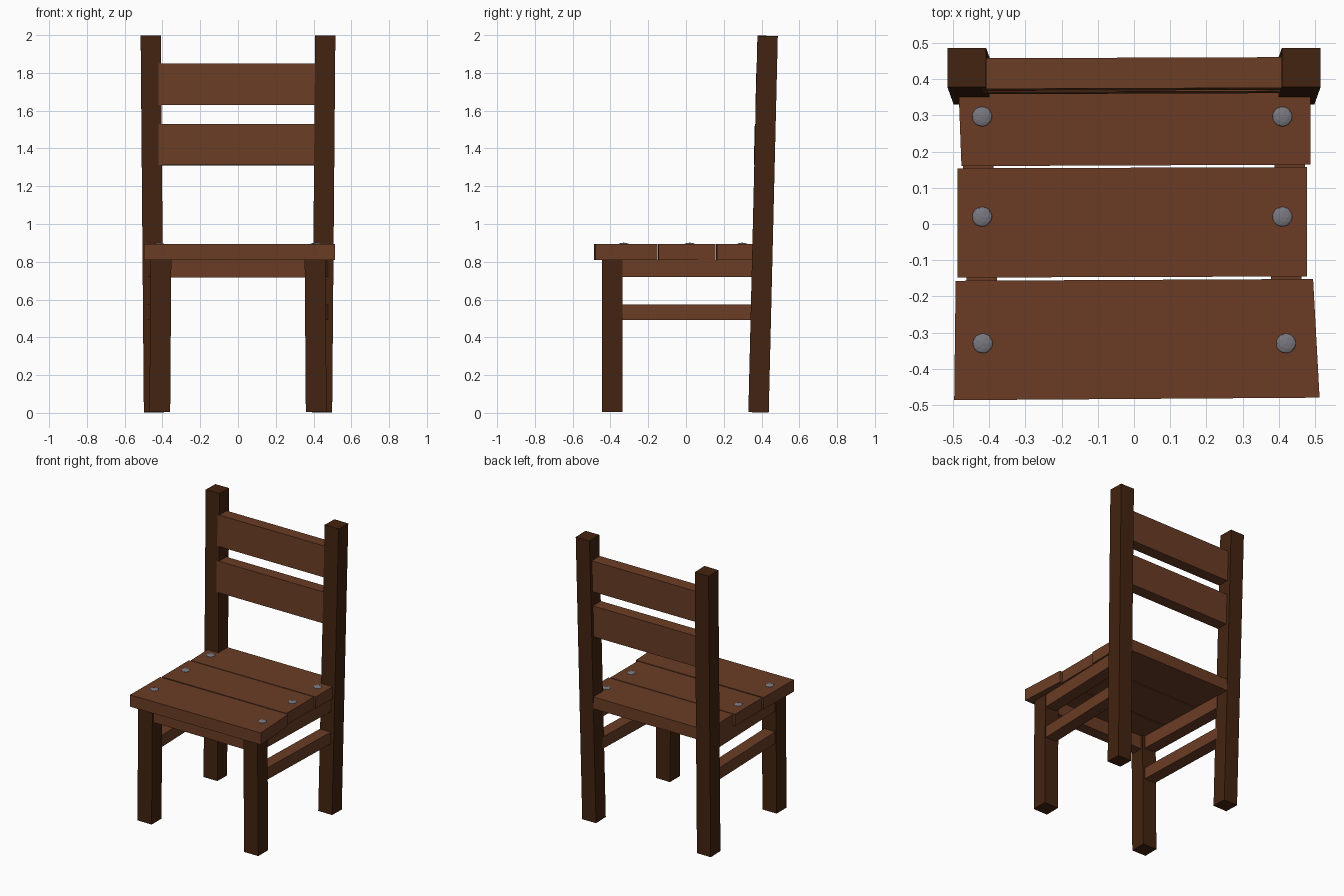
import bpy, bmesh
from mathutils import Vector

if "Cube" in bpy.data.objects:
    bpy.data.objects.remove(bpy.data.objects["Cube"])


def material(name, rgb):
    m = bpy.data.materials.new(name)
    m.diffuse_color = (*rgb, 1)
    m.use_nodes = True
    m.node_tree.nodes["Principled BSDF"].inputs["Base Color"].default_value = m.diffuse_color
    return m


WOOD = material("warm brown wood", (0.145, 0.046, 0.018))
DARK = material("dark brown wood", (0.056, 0.017, 0.005))
METAL = material("grey metal", (0.19, 0.185, 0.21))


def finish(name, bm, mat):
    bmesh.ops.recalc_face_normals(bm, faces=bm.faces)
    me = bpy.data.meshes.new(name)
    bm.to_mesh(me)
    bm.free()
    me.materials.append(mat)
    ob = bpy.data.objects.new(name, me)
    bpy.context.collection.objects.link(ob)
    return ob


def loft(name, a, b, mat):
    """Solid between two matching four-cornered ends."""
    bm = bmesh.new()
    va = [bm.verts.new(p) for p in a]
    vb = [bm.verts.new(p) for p in b]
    bm.faces.new(va)
    bm.faces.new(vb)
    for i in range(4):
        j = (i + 1) % 4
        bm.faces.new((va[i], va[j], vb[j], vb[i]))
    return finish(name, bm, mat)


def beam(name, p0, p1, width, depth, mat, side=(1, 0, 0)):
    """Square-cut bar from p0 to p1; width runs along side."""
    p0, p1 = Vector(p0), Vector(p1)
    d = (p1 - p0).normalized()
    s = Vector(side)
    s = (s - d * s.dot(d)).normalized()
    t = d.cross(s)
    corners = [s * (width / 2 * i) + t * (depth / 2 * j)
               for i, j in ((-1, -1), (1, -1), (1, 1), (-1, 1))]
    return loft(name, [p0 + c for c in corners], [p1 + c for c in corners], mat)


def plank(name, outline):
    return loft(name, [(x, y, 0.81) for x, y in outline],
                [(x, y, 0.893) for x, y in outline], WOOD)


for sx, label in ((-1, "left"), (1, "right")):
    # legs and leaning back posts
    beam(label + "_front_leg", (sx * 0.414, -0.39, 0.004), (sx * 0.408, -0.39, 0.812),
         0.11, 0.11, DARK)
    beam(label + "_back_post", (sx * 0.445, 0.384, 0.003), (sx * 0.462, 0.432, 1.996),
         0.107, 0.108, DARK)
    # side rail under the seat and lower stretcher
    for part, z, h in (("side_rail", 0.765, 0.09), ("stretcher", 0.534, 0.082)):
        beam(f"{label}_{part}", (sx * 0.414, -0.36, z), (sx * 0.437, 0.36, z),
             0.085, h, WOOD)

# front apron
beam("front_apron", (-0.38, -0.39, 0.763), (0.38, -0.39, 0.763), 0.08, 0.095, WOOD, (0, 1, 0))

# seat planks, slightly uneven
plank("front_seat_plank", [(-0.497, -0.487), (0.513, -0.480), (0.495, -0.152), (-0.493, -0.157)])
plank("middle_seat_plank", [(-0.488, -0.148), (0.478, -0.145), (0.478, 0.157), (-0.488, 0.154)])
plank("back_seat_plank", [(-0.477, 0.160), (0.488, 0.164), (0.488, 0.457), (-0.488, 0.455)])

# back slats, leaning with the posts
for name, z, y in (("lower_back_slat", 1.42, 0.404), ("upper_back_slat", 1.739, 0.413)):
    beam(name, (-0.42, y, z), (0.42, y + 0.003, z), 0.218, 0.085, WOOD, (0, 0.025, 1))

# domed bolt heads on the seat
for i, (x, y) in enumerate([(-0.42, 0.297), (0.41, 0.297), (-0.42, 0.02),
                            (0.41, 0.02), (-0.418, -0.33), (0.42, -0.33)]):
    bm = bmesh.new()
    bmesh.ops.create_icosphere(bm, subdivisions=2, radius=0.029)
    bmesh.ops.scale(bm, vec=(1, 1, 0.35), verts=bm.verts)
    bmesh.ops.translate(bm, vec=(x, y, 0.891), verts=bm.verts)
    finish(f"seat_bolt_{i + 1}", bm, METAL)
